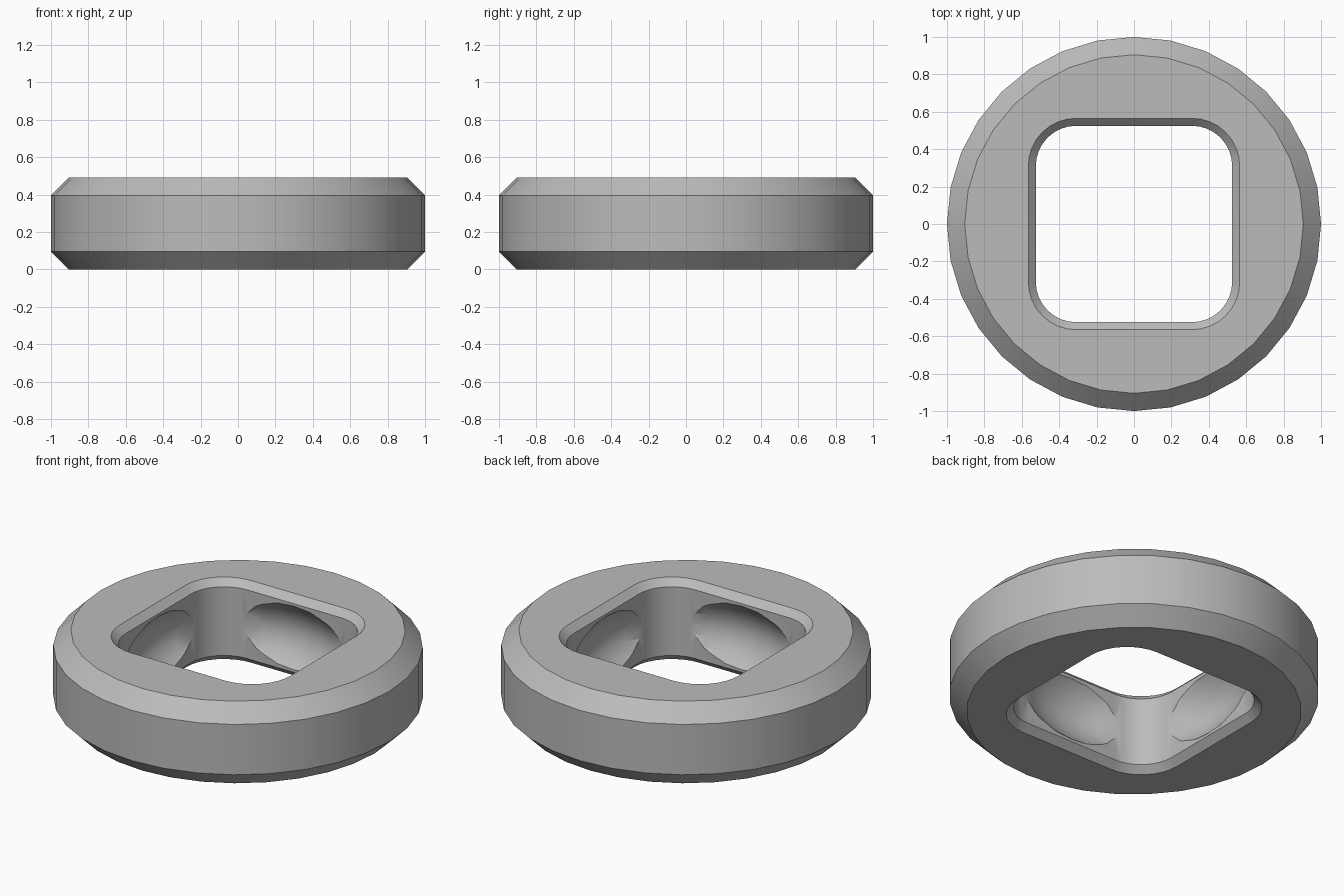
import bpy, bmesh, math

if "Cube" in bpy.data.objects:
    bpy.data.objects.remove(bpy.data.objects["Cube"])

H = 0.49        # ring height
MID = H / 2


def loft(name, loops):
    """Closed solid skinned through a list of equal-length point loops."""
    bm = bmesh.new()
    rings = [[bm.verts.new(p) for p in loop] for loop in loops]
    n = len(rings[0])
    for a, b in zip(rings, rings[1:]):
        for i in range(n):
            j = (i + 1) % n
            bm.faces.new((a[i], a[j], b[j], b[i]))
    bm.faces.new(rings[0][::-1])
    bm.faces.new(rings[-1])
    bmesh.ops.recalc_face_normals(bm, faces=bm.faces)
    mesh = bpy.data.meshes.new(name)
    bm.to_mesh(mesh)
    bm.free()
    obj = bpy.data.objects.new(name, mesh)
    bpy.context.collection.objects.link(obj)
    return obj


def circle(r, z, n=32):
    return [(r * math.cos(2 * math.pi * i / n), r * math.sin(2 * math.pi * i / n), z)
            for i in range(n)]


def rounded_square(half, radius, z, steps=8):
    pts = []
    for q in range(4):
        a0 = q * math.pi / 2
        cx = (half - radius) * (1 if q in (0, 3) else -1)
        cy = (half - radius) * (1 if q in (0, 1) else -1)
        for s in range(steps + 1):
            a = a0 + s / steps * math.pi / 2
            pts.append((cx + radius * math.cos(a), cy + radius * math.sin(a), z))
    return pts


# Chamfered disc body
ring = loft("ring_body", [circle(0.905, 0), circle(1, 0.095),
                          circle(1, H - 0.095), circle(0.905, H)])

# Square hole with rounded corners, flared at both rims
e = 0.02
hole = loft("hole_cutter", [
    rounded_square(0.565 + e, 0.255 + e, -e), rounded_square(0.525, 0.215, 0.04),
    rounded_square(0.525, 0.215, H - 0.04), rounded_square(0.565 + e, 0.255 + e, H + e)])

# Flattened ball that scoops a hollow out of each inner wall
R, B = 0.622, 0.357
angles = [math.radians(-80 + 160 * i / 16) for i in range(17)]
scoop = loft("scoop_cutter", [circle(R * math.cos(a), MID + B * math.sin(a), 32)
                              for a in angles])

for cutter in (hole, scoop):
    cutter.hide_render = True
    cutter.hide_set(True)
    mod = ring.modifiers.new(cutter.name, 'BOOLEAN')
    mod.operation = 'DIFFERENCE'
    mod.solver = 'EXACT'
    mod.object = cutter

# Apply the cuts and tidy up
bpy.context.view_layer.objects.active = ring
ring.select_set(True)
for mod in list(ring.modifiers):
    bpy.ops.object.modifier_apply(modifier=mod.name)
for cutter in (hole, scoop):
    bpy.data.objects.remove(cutter)

# Plain grey finish
grey = bpy.data.materials.new("grey")
grey.diffuse_color = (0.5, 0.5, 0.5, 1)
grey.use_nodes = True
grey.node_tree.nodes["Principled BSDF"].inputs["Base Color"].default_value = grey.diffuse_color
ring.data.materials.clear()
ring.data.materials.append(grey)
for p in ring.data.polygons:
    p.material_index = 0
bpy.ops.object.shade_smooth_by_angle(angle=math.radians(30))
